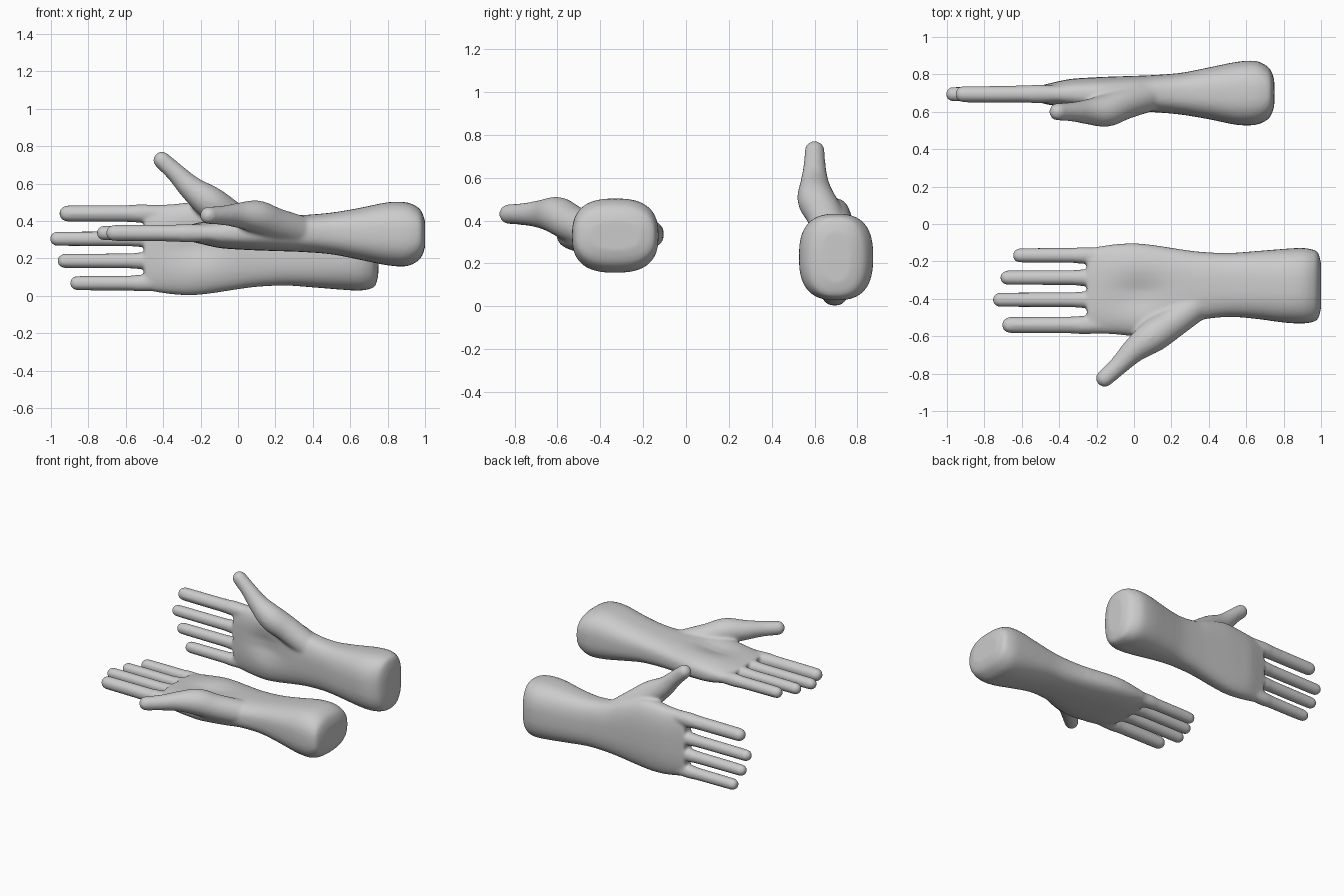
import bpy, bmesh, math
from mathutils import Matrix, Vector

if "Cube" in bpy.data.objects:
    bpy.data.objects.remove(bpy.data.objects["Cube"])

skin = bpy.data.materials.new("plain grey")
skin.diffuse_color = (0.6, 0.6, 0.6, 1)
skin.use_nodes = True
skin.node_tree.nodes["Principled BSDF"].inputs["Base Color"].default_value = skin.diffuse_color

# arm and palm sections: x, y min, y max, z min, z max
ARM = [(1.0, -.45, -.21, .26, .40), (.985, -.505, -.155, .215, .445),
       (.96, -.523, -.138, .185, .475), (.90, -.532, -.128, .158, .50),
       (.80, -.527, -.133, .163, .50), (.65, -.507, -.145, .193, .47),
       (.50, -.497, -.155, .222, .445), (.35, -.515, -.148, .234, .432),
       (.25, -.555, -.135, .238, .43), (.10, -.60, -.112, .243, .43),
       (0, -.60, -.103, .248, .425), (-.10, -.59, -.108, .256, .412),
       (-.20, -.587, -.122, .278, .395), (-.25, -.587, -.132, .29, .383)]

# thumb path: x, y, z, radius
THUMB = [(.36, -.41, .335, .085), (.20, -.53, .385, .086), (.10, -.60, .423, .088),
         (0, -.675, .43, .067), (-.08, -.755, .43, .052), (-.157, -.825, .43, .047)]

# fingers: tip x, centre y, radius
FINGERS = [(-.65, -.168, .039), (-.717, -.287, .039),
           (-.757, -.405, .039), (-.707, -.54, .044)]


def refine(points, steps=4):
    """Smooth curve through rows of numbers."""
    out = []
    for i in range(len(points) - 1):
        a, b = points[max(i - 1, 0)], points[i]
        c, d = points[i + 1], points[min(i + 2, len(points) - 1)]
        for s in range(steps):
            t = s / steps
            out.append(tuple(q + .5 * t * (r - p + t * (2*p - 5*q + 4*r - w + t * (3*(q - r) + w - p)))
                             for p, q, r, w in zip(a, b, c, d)))
    return out + [points[-1]]


def loft(bm, rings):
    """Skin closed rings of points and cap both ends."""
    rows = [[bm.verts.new(p) for p in ring] for ring in rings]
    n = len(rows[0])
    for a, b in zip(rows, rows[1:]):
        for i in range(n):
            j = (i + 1) % n
            bm.faces.new((a[i], a[j], b[j], b[i]))
    bm.faces.new(rows[0][::-1])
    bm.faces.new(rows[-1])


def power(v, e):
    return math.copysign(abs(v) ** e, v)


def add_arm(bm, count=40):
    rings = []
    for x, y0, y1, z0, z1 in refine(ARM):
        ring = []
        for i in range(count):
            a = math.tau * i / count
            y = (y0 + y1) / 2 + (y1 - y0) / 2 * power(math.cos(a), .76)
            z = (z0 + z1) / 2 + (z1 - z0) / 2 * power(math.sin(a), .76)
            if math.sin(a) > 0:  # hollow of the palm
                z -= .035 * math.exp(-((x - .03) / .14) ** 2 - ((y + .38) / .10) ** 2)
            ring.append((x, y, z))
        rings.append(ring)
    loft(bm, rings)


def add_tube(bm, path, count=20):
    """Round tube with ball ends; path rows are x, y, z, radius."""
    pts = refine(path)
    rings = []
    for i, p in enumerate(pts):
        along = Vector(pts[min(i + 1, len(pts) - 1)][:3]) - Vector(pts[max(i - 1, 0)][:3])
        side = along.cross(Vector((0, 0, 1))).normalized()
        up = side.cross(along).normalized()
        rings.append([Vector(p[:3]) + p[3] * (side * math.cos(t) + up * math.sin(t))
                      for t in (math.tau * k / count for k in range(count))])
    loft(bm, rings)
    for p in (path[0], path[-1]):
        bmesh.ops.create_uvsphere(bm, u_segments=20, v_segments=12, radius=p[3],
                                  matrix=Matrix.Translation(p[:3]))


def build_hand(name, placement):
    bm = bmesh.new()
    add_arm(bm)
    add_tube(bm, THUMB)
    for tip, y, r in FINGERS:
        add_tube(bm, [(-.12, y, .335, r), (-.27, y, .335, r + .006), (-.33, y, .335, r + .002),
                      (-.48, y, .336, r + .001), (tip + r, y, .336, r)])
    bm.transform(placement)
    bmesh.ops.recalc_face_normals(bm, faces=bm.faces)
    mesh = bpy.data.meshes.new(name)
    bm.to_mesh(mesh)
    bm.free()
    mesh.materials.append(skin)
    hand = bpy.data.objects.new(name, mesh)
    bpy.context.collection.objects.link(hand)
    # fuse the parts into one soft skin
    fuse = hand.modifiers.new("fuse", 'REMESH')
    fuse.mode = 'VOXEL'
    fuse.voxel_size = .01
    fuse.use_smooth_shade = True
    soften = hand.modifiers.new("soften", 'SMOOTH')
    soften.factor = .5
    soften.iterations = 10


# one hand lies palm up, its mirror twin stands on edge behind
build_hand("palm_up_hand", Matrix.Identity(4))
build_hand("upright_hand", Matrix(((1, 0, 0, -.25), (0, 0, -1, 1.03),
                                   (0, -1, 0, -.10), (0, 0, 0, 1))))
